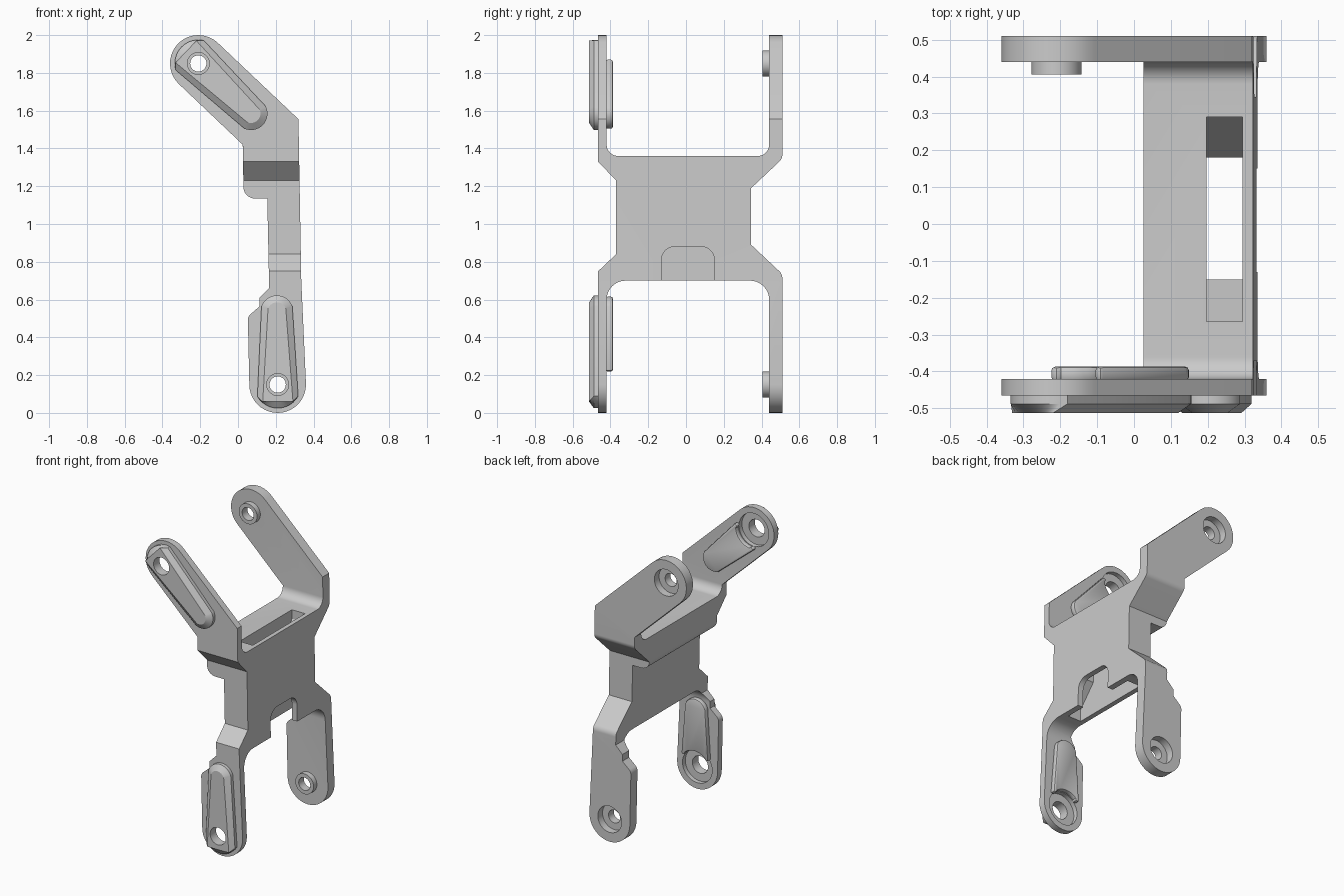
import bpy, bmesh, math
from mathutils import Vector

if "Cube" in bpy.data.objects:
    bpy.data.objects.remove(bpy.data.objects["Cube"])


def arc(cx, cy, r, a0, a1, n=20):
    return [(cx + r * math.cos(math.radians(a0 + (a1 - a0) * i / n)),
             cy + r * math.sin(math.radians(a0 + (a1 - a0) * i / n))) for i in range(n + 1)]


def circle(c, r, n=40):
    return arc(c[0], c[1], r, 0, 360, n)[:-1]


def fillet(pts, n=8):
    """Polygon whose corners may carry a rounding radius as third value."""
    out = []
    for i, q in enumerate(pts):
        b = Vector(q[:2])
        if len(q) < 3:
            out.append(tuple(b))
            continue
        u = (Vector(pts[i - 1][:2]) - b).normalized()
        v = (Vector(pts[(i + 1) % len(pts)][:2]) - b).normalized()
        half = u.angle(v) / 2
        t, mid = q[2] / math.tan(half), b + (u + v).normalized() * q[2] / math.sin(half)
        s, e = b + u * t - mid, b + v * t - mid
        for k in range(n + 1):
            w = s.lerp(e, k / n).normalized() * q[2]
            out.append(tuple(mid + w))
    return out


def loft(name, loops, axis='y'):
    """Skin matching 2D loops [(points, level)] along an axis and cap the ends."""
    bm = bmesh.new()
    rings = []
    for pts, h in loops:
        rings.append([bm.verts.new((h, a, b) if axis == 'x' else (a, h, b)) for a, b in pts])
    for r0, r1 in zip(rings, rings[1:]):
        for i in range(len(r0)):
            bm.faces.new((r0[i - 1], r0[i], r1[i], r1[i - 1]))
    bm.faces.new(rings[0])
    bm.faces.new(rings[-1])
    bmesh.ops.recalc_face_normals(bm, faces=bm.faces)
    me = bpy.data.meshes.new(name)
    bm.to_mesh(me)
    bm.free()
    ob = bpy.data.objects.new(name, me)
    bpy.context.collection.objects.link(ob)
    return ob


def prism(name, pts, lo, hi, axis='y'):
    return loft(name, [(pts, lo), (pts, hi)], axis)


def apply(ob, mod):
    bpy.context.view_layer.objects.active = ob
    bpy.ops.object.modifier_apply(modifier=mod.name)


def boolean(ob, tool, op='DIFFERENCE'):
    m = ob.modifiers.new('cut', 'BOOLEAN')
    m.operation, m.object, m.solver = op, tool, 'EXACT'
    apply(ob, m)
    bpy.data.objects.remove(tool)


def smooth(ob):
    bpy.ops.object.select_all(action='DESELECT')
    ob.select_set(True)
    bpy.context.view_layer.objects.active = ob
    bpy.ops.object.shade_smooth_by_angle(angle=math.radians(25))


# Bracket: side silhouette intersected with front silhouette
side = fillet([(-.465, -.1), (-.42, -.1), (-.42, .70, .10), (.44, .70, .10), (.44, -.1), (.51, -.1),
               (.51, .735, .05), (.345, .89), (.345, 1.19), (.51, 1.345, .05), (.51, 2.1), (.44, 2.1),
               (.44, 1.36, .06), (-.42, 1.36, .06), (-.42, 2.1), (-.465, 2.1),
               (-.465, 1.33), (-.37, 1.23), (-.37, .84), (-.465, .75)])
front = (arc(-.21, 1.85, .15, 46.4, 226.4)
         + fillet([(.025, 1.42), (.03, 1.135, .06), (.155, 1.135), (.165, .66), (.115, .61),
                   (.115, .565), (.052, .51, .04), (.06, .15)])
         + arc(.21, .15, .15, 180, 360)[1:] + [(.335, .70), (.32, 1.555)])
bracket = prism('bracket', side, -.5, .5, 'x')
boolean(bracket, prism('front_shape', front, -.7, .7), 'INTERSECT')

# Waisted slot through the body and arched notch in its outer wall
slot = [(-.265, 1.45), (-.265, 1.30), (-.15, 1.10), (-.15, .92), (-.27, .78), (-.27, .6),
        (.29, .6), (.29, .78), (.18, .92), (.18, 1.10), (.29, 1.30), (.29, 1.45)]
boolean(bracket, prism('slot', slot, .197, .295, 'x'))
notch = fillet([(-.13, .6), (.15, .6), (.15, .88, .07), (-.13, .88, .07)])
boolean(bracket, prism('notch', notch, .25, .45, 'x'))

# Fittings at the end of each pair of arms
for label, hole, d in (('upper', (-.21, 1.85), (.725, -.69)), ('lower', (.21, .15), (-.01, 1))):
    d = Vector(d).normalized()

    def place(pts):
        return [(hole[0] + u * d.x - v * d.y, hole[1] + u * d.y + v * d.x) for u, v in pts]

    boolean(bracket, prism('pin_hole', circle(hole, .043), .3, .6))
    boolean(bracket, prism('pin_recess', circle(hole, .088), .46, .6))
    boolean(bracket, prism('pivot_hole', circle(hole, .058), -.6, -.3))
    boolean(bracket, prism('pivot_recess', circle(hole, .11), -.45, -.3))

    # Boss on the inside of the thick arm
    boss = prism(label + '_boss', circle(hole, .068), .405, .445)
    boolean(boss, prism('pin_hole', circle(hole, .043), .3, .6))
    smooth(boss)

    # Chamfered pad on the outside of the thin arm
    base = arc(0, 0, .125, 120, 240, 12) + arc(.385, 0, .087, -70, 70, 16)
    face = [(-.09, .08 - .16 * i / 12) for i in range(13)] + arc(.385, 0, .05, -70, 70, 16)
    pad = loft(label + '_outer_pad', [(place(base), -.46), (place(base), -.488), (place(face), -.513)])
    boolean(pad, prism('pivot_hole', circle(hole, .058), -.6, -.3))
    smooth(pad)

    # Rounded pad on the inside of the thin arm, hollowed next to the hole
    inner = ([(.07, .10), (.07, .075)] + arc(0, 0, .112, 40, -40, 10)
             + [(.07, -.075), (.07, -.10)] + arc(.385, 0, .08, -70, 70, 16))
    rib = prism(label + '_inner_pad', place(inner), -.425, -.387)
    bev = rib.modifiers.new('bevel', 'BEVEL')
    bev.width, bev.segments, bev.limit_method, bev.angle_limit = .01, 2, 'ANGLE', math.radians(60)
    apply(rib, bev)
    smooth(rib)
smooth(bracket)
